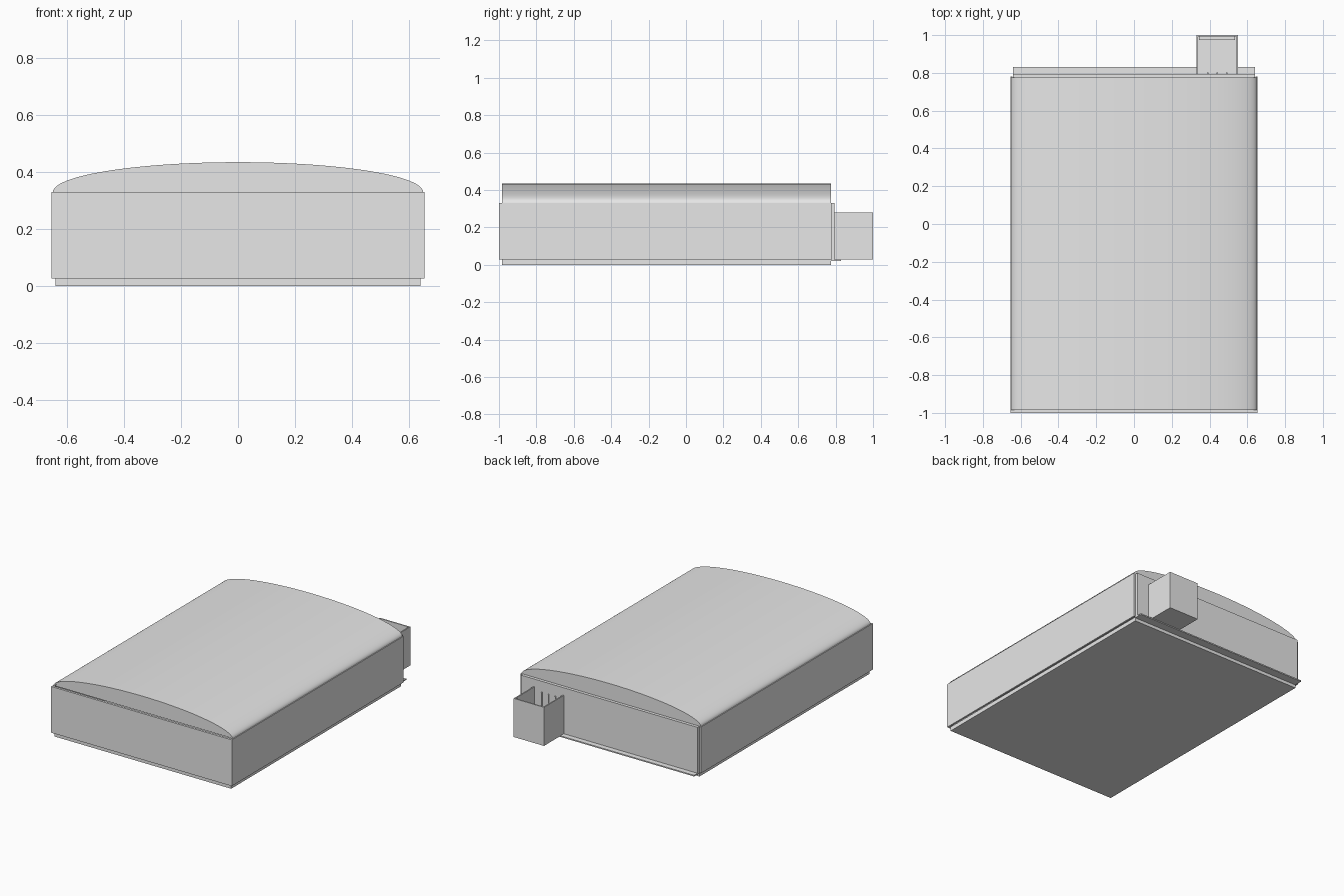
import bpy, bmesh, math

if "Cube" in bpy.data.objects:
    bpy.data.objects.remove(bpy.data.objects["Cube"], do_unlink=True)

grey = bpy.data.materials.new("light_grey")
grey.use_nodes = True
COLOUR = (0.8, 0.8, 0.8, 1)
grey.diffuse_color = COLOUR
grey.node_tree.nodes["Principled BSDF"].inputs["Base Color"].default_value = COLOUR


def finish(name, bm):
    bmesh.ops.recalc_face_normals(bm, faces=bm.faces)
    mesh = bpy.data.meshes.new(name)
    bm.to_mesh(mesh)
    bm.free()
    mesh.materials.append(grey)
    obj = bpy.data.objects.new(name, mesh)
    bpy.context.collection.objects.link(obj)
    return obj


def box(name, x, y, z):
    """Box from (min, max) ranges on each axis."""
    bm = bmesh.new()
    bmesh.ops.create_cube(bm, size=1)
    for v in bm.verts:
        for i, (lo, hi) in enumerate((x, y, z)):
            v.co[i] = lo if v.co[i] < 0 else hi
    return finish(name, bm)


def prism(name, outline, y0, y1):
    """Extrude an x-z outline along y."""
    bm = bmesh.new()
    face = bm.faces.new([bm.verts.new((x, y0, z)) for x, z in outline])
    out = bmesh.ops.extrude_face_region(bm, geom=[face])
    for v in out["geom"]:
        if isinstance(v, bmesh.types.BMVert):
            v.co.y = y1
    return finish(name, bm)


def arch(rx, rz, steps=48):
    return [(rx * math.cos(math.pi * i / steps), 0.33 + rz * math.sin(math.pi * i / steps))
            for i in range(steps + 1)]


# Floor slab and wall panels
box("base_slab", (-0.64, 0.64), (-0.985, 0.775), (0, 0.027))
box("front_panel", (-0.655, 0.655), (-1.0, -0.985), (0.027, 0.33))
box("back_panel", (-0.64, 0.64), (0.775, 0.795), (0.027, 0.33))
for name, s in (("left", 1), ("right", -1)):
    box(name + "_panel", tuple(sorted((s * 0.643, s * 0.655))), (-0.985, 0.78), (0.027, 0.33))

# Curved lid with closed ends, the front end slightly recessed
lid = prism("curved_lid", arch(0.65, 0.105) + arch(0.638, 0.095)[::-1], -0.985, 0.775)
prism("lid_ends", arch(0.639, 0.096), -0.98, 0.775)
bpy.context.view_layer.objects.active = lid
lid.select_set(True)
bpy.ops.object.shade_smooth_by_angle(angle=math.radians(35))
lid.select_set(False)

# Thin ledge along the foot of the back
box("back_ledge", (-0.64, 0.64), (0.77, 0.83), (0.021, 0.029))

# Open-topped bin on the back
X0, X1, Y0, Y1, Z0, Z1, T = 0.33, 0.55, 0.79, 1.0, 0.027, 0.28, 0.008
box("bin_floor", (X0, X1), (Y0, Y1), (Z0, Z0 + T))
box("bin_right_wall", (X0, X0 + T), (Y0, Y1), (Z0 + T, Z1))
box("bin_left_wall", (X1 - T, X1), (Y0, Y1), (Z0 + T, Z1))
box("bin_back_wall", (X0 + T, X1 - T), (Y1 - T, Y1), (Z0 + T, Z1))
# Low rail and ribs inside the bin
box("bin_rail", (X0 + 0.015, X1 - 0.015), (0.975, Y1 - T), (Z0 + T, Z0 + 0.05))
for i in range(3):
    x = 0.39 + 0.05 * i
    box(f"bin_rib_{i + 1}", (x - 0.004, x + 0.004), (0.793, 0.801), (Z0 + T, Z1 - 0.02))
